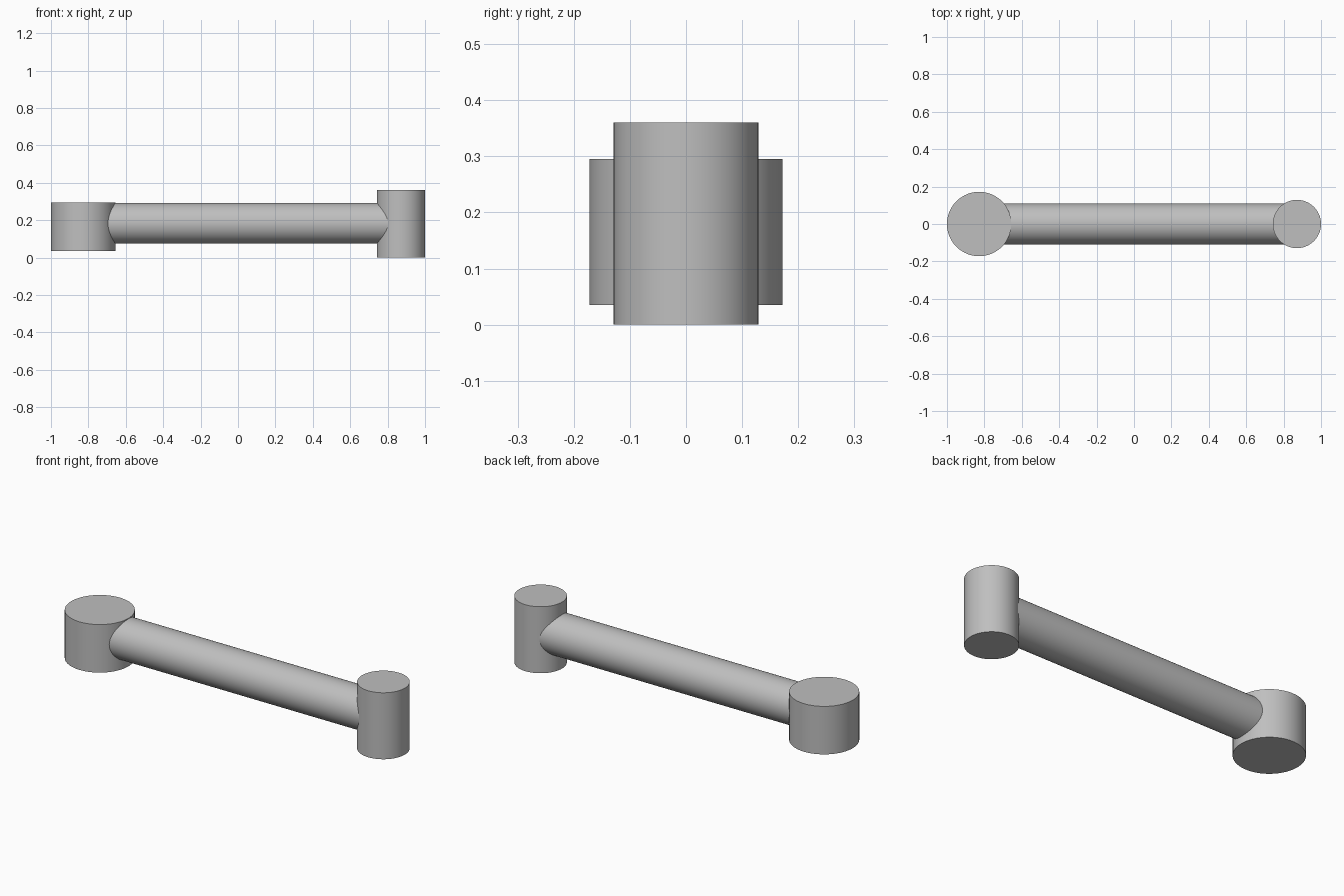
import bpy
import math

if "Cube" in bpy.data.objects:
    bpy.data.objects.remove(bpy.data.objects["Cube"], do_unlink=True)

grey = bpy.data.materials.new("plain_grey")
grey.use_nodes = True
colour = (0.52, 0.52, 0.52, 1)
grey.diffuse_color = colour
grey.node_tree.nodes["Principled BSDF"].inputs["Base Color"].default_value = colour


def cylinder(name, radius, depth, location, rotation=(0, 0, 0)):
    bpy.ops.mesh.primitive_cylinder_add(
        vertices=96, radius=radius, depth=depth, location=location, rotation=rotation)
    obj = bpy.context.object
    obj.name = name
    obj.data.materials.append(grey)
    bpy.ops.object.shade_smooth_by_angle(angle=math.radians(30))
    return obj


# Upright end bosses
cylinder("wide_boss", 0.172, 0.26, (-0.828, 0, 0.165))
cylinder("tall_boss", 0.129, 0.36, (0.871, 0, 0.18))

# Round bar running between the boss centres
cylinder("connecting_bar", 0.109, 1.699, (0.0215, 0, 0.183), (0, math.pi / 2, 0))
